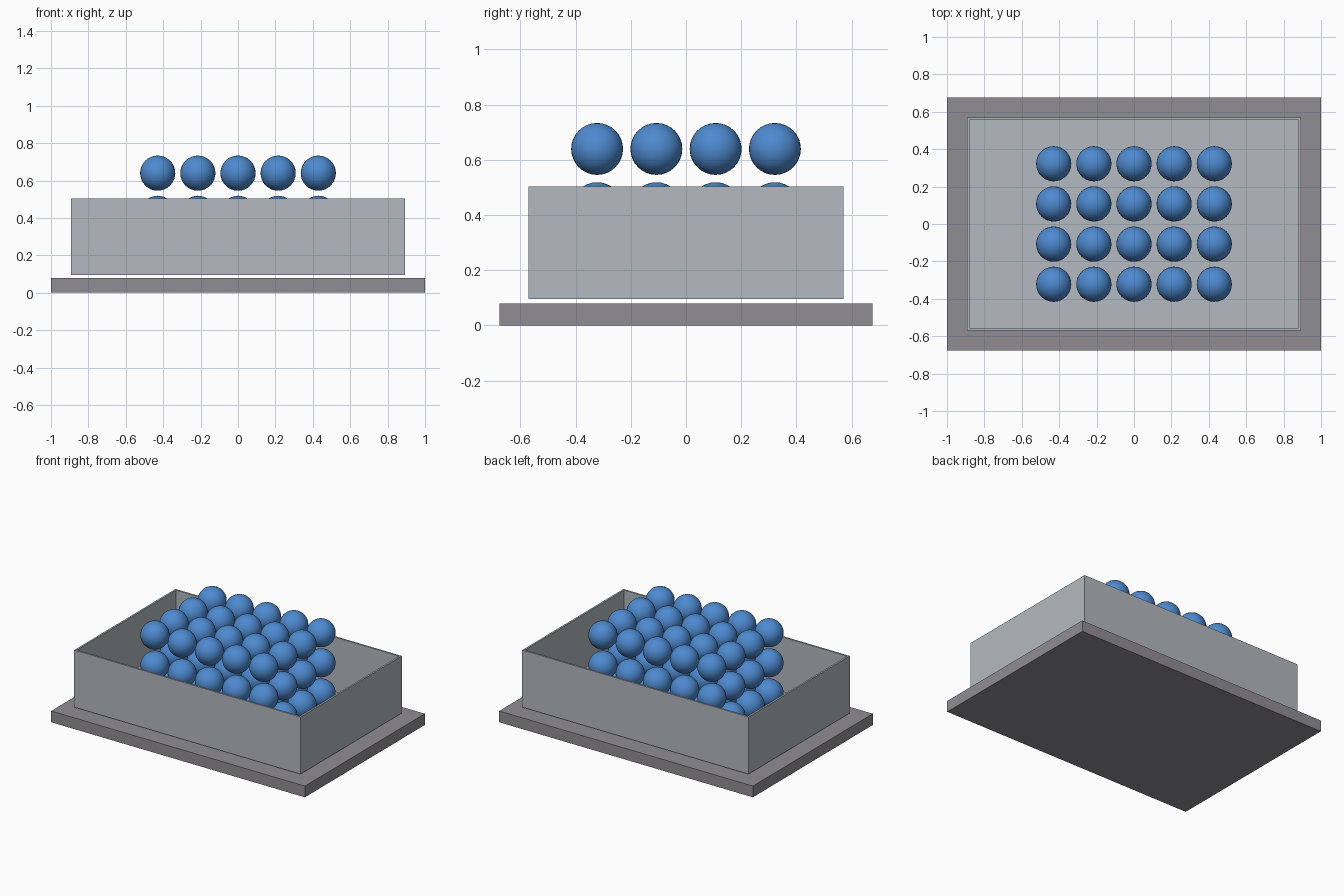
import bpy, bmesh

cube = bpy.data.objects.get("Cube")
if cube:
    bpy.data.objects.remove(cube, do_unlink=True)


def material(name, rgb):
    mat = bpy.data.materials.new(name)
    mat.use_nodes = True
    mat.diffuse_color = (*rgb, 1)
    mat.node_tree.nodes["Principled BSDF"].inputs["Base Color"].default_value = (*rgb, 1)
    return mat


def add_object(name, bm, mat):
    mesh = bpy.data.meshes.new(name)
    bm.to_mesh(mesh)
    bm.free()
    mesh.materials.append(mat)
    obj = bpy.data.objects.new(name, mesh)
    bpy.context.collection.objects.link(obj)
    return obj


def block(half_x, half_y, z_low, z_high):
    bm = bmesh.new()
    bmesh.ops.create_cube(bm, size=2)
    for v in bm.verts:
        v.co.x *= half_x
        v.co.y *= half_y
        v.co.z = z_high if v.co.z > 0 else z_low
    return bm


base_grey = material("base grey", (0.28, 0.27, 0.292))
tray_grey = material("tray pale grey", (0.45, 0.49, 0.525))
ball_blue = material("ball blue", (0.076, 0.255, 0.63))

# Flat slab under the tray
add_object("base_plate", block(1, 0.675, 0, 0.08), base_grey)

# Open tray: inset the top face and push it down to the floor
WALL = 0.018
bm = block(0.892, 0.57, 0.096, 0.503)
bm.normal_update()
top = max(bm.faces, key=lambda f: f.calc_center_median().z)
bmesh.ops.inset_individual(bm, faces=[top], thickness=WALL)
well = bmesh.ops.extrude_discrete_faces(bm, faces=[top])["faces"][0]
for v in well.verts:
    v.co.z = 0.096 + WALL
bmesh.ops.recalc_face_normals(bm, faces=bm.faces)
add_object("open_tray", bm, tray_grey)

# Stacked grid of balls sharing one mesh
COLS, ROWS, LAYERS = 5, 4, 3
RADIUS, STEP, FIRST_Z = 0.094, 0.2147, 0.21
bm = bmesh.new()
bmesh.ops.create_uvsphere(bm, u_segments=32, v_segments=16, radius=RADIUS)
for f in bm.faces:
    f.smooth = True
first = add_object("ball", bm, ball_blue)
for layer in range(LAYERS):
    for row in range(ROWS):
        for col in range(COLS):
            ball = first
            if layer or row or col:
                ball = bpy.data.objects.new("ball", first.data)
                bpy.context.collection.objects.link(ball)
            ball.name = f"ball_layer{layer + 1}_row{row + 1}_column{col + 1}"
            ball.location = ((col - (COLS - 1) / 2) * STEP,
                             (row - (ROWS - 1) / 2) * STEP,
                             FIRST_Z + layer * STEP)
